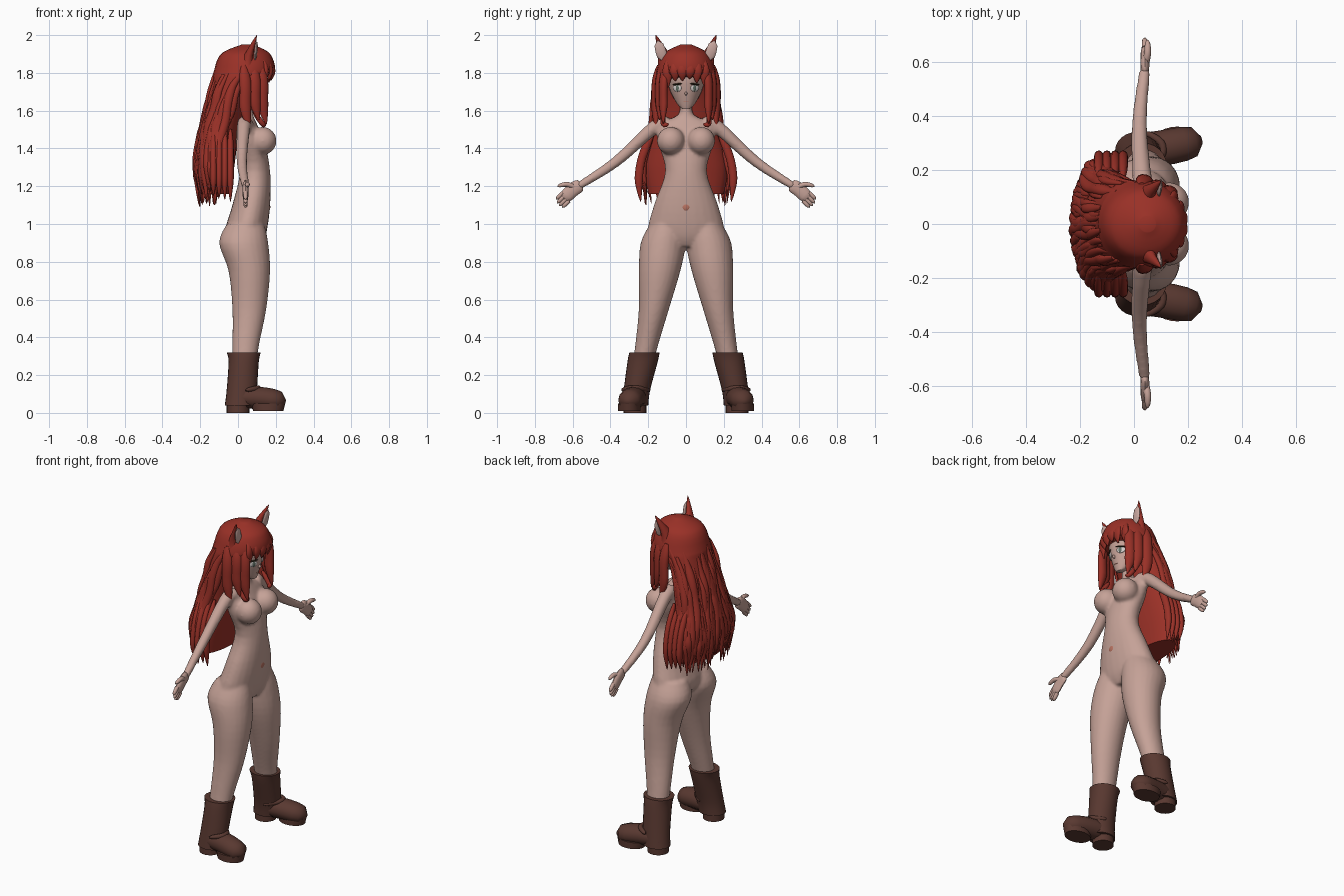
import bpy, bmesh, math, random
from mathutils import Matrix, Vector

random.seed(4)
cube = bpy.data.objects.get("Cube")
if cube:
    bpy.data.objects.remove(cube, do_unlink=True)


def material(name, red, green, blue):
    mat = bpy.data.materials.new(name)
    mat.use_nodes = True
    mat.diffuse_color = (red, green, blue, 1)
    mat.node_tree.nodes["Principled BSDF"].inputs["Base Color"].default_value = mat.diffuse_color
    return mat


SKIN = material("skin", .56, .36, .31)
HAIR = material("red hair", .32, .03, .02)
BROWN = material("brown leather", .1, .04, .03)
PINK = material("ear pink", .6, .4, .36)
BLUSH = material("blush", .48, .17, .12)
WHITE = material("eye white", .65, .6, .58)
DARK = material("dark lash", .03, .02, .01)
IRIS = material("iris", .12, .16, .13)
SIDES = ((1, "left"), (-1, "right"))


# Taper rules: scale of a tube at fraction f of its length
def arm_taper(f):
    return 1 - .55 * f


def ear_taper(f):
    return 1.03 - f


def finger_taper(f):
    return math.sqrt(1.05 - f ** 4)


def blunt_taper(f):
    return math.sqrt(1.05 - (2 * f - 1) ** 4)


def lock_taper(f):
    return min(1, .4 + 3 * f, .1 + 3 * (1 - f))


def smooth_rows(rows, steps=4):
    """Resample rows of numbers along a smooth curve through them."""
    rows = [Vector(row) for row in rows]
    padded = [rows[0]] + rows + [rows[-1]]
    result = []
    for before, start, end, after in zip(padded, padded[1:], padded[2:], padded[3:]):
        for k in range(steps):
            f = k / steps
            bend = (start - before - end + start) * (1 - f) + (end - start - after + end) * f
            result.append(start.lerp(end, f) + bend * f * (1 - f) / 2)
    return result + [rows[-1]]


def circle(count):
    angles = [math.tau * i / count for i in range(count)]
    return [(math.cos(angle), math.sin(angle)) for angle in angles]


def bridge(bm, rings):
    """Join point rings into a closed skin."""
    loops = [[bm.verts.new(point) for point in ring] for ring in rings]
    for low, high in zip(loops, loops[1:]):
        for i in range(len(low)):
            bm.faces.new((low[i - 1], low[i], high[i], high[i - 1]))
    bm.faces.new(loops[0])
    bm.faces.new(loops[-1])


def column(bm, rows, side=1):
    """Stack level ellipses; each row is x, y, z, depth and half width."""
    bridge(bm, [[Vector((x + depth * c, side * (y + half * s), z)) for c, s in circle(24)]
                for x, y, z, depth, half in smooth_rows(rows)])


def tube(bm, path, width, taper, thin=1, ref=(1, 0, 0), side=1):
    """Sweep a tapered ellipse along a smooth path; thin squashes it along ref."""
    points = smooth_rows([(x, y * side, z) for x, y, z in path])
    ref = Vector((ref[0], ref[1] * side, ref[2]))
    last, rings = len(points) - 1, []
    for k, point in enumerate(points):
        along = (points[min(k + 1, last)] - points[max(k - 1, 0)]).normalized()
        across = along.cross(ref).normalized()
        out = across.cross(along) * thin
        size = width * taper(k / last)
        rings.append([point + (across * c + out * s) * size for c, s in circle(12)])
    bridge(bm, rings)


def ball(bm, matrix):
    bmesh.ops.create_uvsphere(bm, u_segments=24, v_segments=14, radius=1, matrix=matrix)


def finish(bm, name, mat):
    bmesh.ops.recalc_face_normals(bm, faces=bm.faces[:])
    mesh = bpy.data.meshes.new(name)
    bm.to_mesh(mesh)
    bm.free()
    mesh.materials.append(mat)
    obj = bpy.data.objects.new(name, mesh)
    bpy.context.collection.objects.link(obj)
    bpy.ops.object.select_all(action="DESELECT")
    obj.select_set(True)
    bpy.context.view_layer.objects.active = obj
    bpy.ops.object.shade_smooth_by_angle(angle=1)
    return obj


def blob(name, mat, place, size, yaw=0, tilt=0):
    """Flattened ball for small face and skin details."""
    bm = bmesh.new()
    turn = Matrix.Rotation(yaw, 4, "Z") @ Matrix.Rotation(tilt, 4, "X")
    ball(bm, Matrix.Translation(place) @ turn @ Matrix.Diagonal((*size, 1)))
    finish(bm, name, mat)


# Body: torso, legs, arms and chest blended into one plain mannequin surface
body = bmesh.new()
column(body, [(.04, 0, 1.66, .04, .04), (.04, 0, 1.58, .04, .04), (.04, 0, 1.53, .06, .14),
              (.06, 0, 1.44, .08, .15), (.09, 0, 1.28, .08, .11), (.07, 0, 1.1, .1, .17),
              (.04, 0, .95, .11, .2), (.05, 0, .88, .07, .1)])
for side, label in SIDES:
    column(body, [(.04, .1, 1, .1, .09), (.03, .12, .9, .13, .12), (.06, .14, .75, .11, .11),
                  (.06, .17, .55, .09, .08), (.04, .21, .35, .07, .06), (.03, .24, .2, .06, .05)], side)
    tube(body, [(.04, .1, 1.53), (.03, .17, 1.51), (.02, .37, 1.33), (.04, .57, 1.2)],
         .045, arm_taper, side=side)
    ball(body, Matrix.Translation((.13, .08 * side, 1.44)) @ Matrix.Scale(.074, 4))
body = finish(body, "body", SKIN)
blend = body.modifiers.new("Blend", "REMESH")
blend.mode, blend.voxel_size, blend.use_smooth_shade = "VOXEL", .009, True
soften = body.modifiers.new("Soften", "SMOOTH")
soften.factor, soften.iterations = .5, 6
blob("navel", BLUSH, (.165, 0, 1.09), (.006, .02, .02))

# Hands: flat palm, four fanned fingers and a raised thumb
for side, label in SIDES:
    hand = bmesh.new()
    tube(hand, [(.04, .55, 1.21), (.04, .6, 1.18), (.04, .65, 1.13)], .036, blunt_taper, .45, side=side)
    for i in range(4):
        offset = (i - 1.5) * .018
        y, z = .635 + .6 * offset, 1.145 + .8 * offset
        reach = .045 - abs(offset) / 3
        tube(hand, [(.04, y, z), (.04, y + reach, z - reach)], .011, finger_taper, side=side)
    tube(hand, [(.04, .58, 1.19), (.05, .63, 1.21), (.05, .68, 1.2)], .013, finger_taper, side=side)
    finish(hand, label + "_hand", SKIN)

# Head and face
head = bmesh.new()
column(head, [(.11, 0, 1.61, .01, .02), (.08, 0, 1.64, .05, .05), (.04, 0, 1.72, .11, .09),
              (.04, 0, 1.8, .11, .1), (.04, 0, 1.9, .04, .04)])
finish(head, "head", SKIN)
blob("nose", SKIN, (.146, 0, 1.69), (.012, .007, .01))
blob("mouth", BLUSH, (.13, 0, 1.65), (.004, .014, .003))
for side, label in SIDES:
    blob(label + "_eye", WHITE, (.133, .046 * side, 1.72), (.007, .026, .02), side * .56)
    blob(label + "_iris", IRIS, (.136, .044 * side, 1.72), (.007, .013, .018), side * .56)
    blob(label + "_lash", DARK, (.136, .047 * side, 1.74), (.008, .03, .005), side * .58, side * -.1)

# Hair mass: cap over the skull that flows into a wide sheet down the back
MASS = smooth_rows([(.05, 0, 1.95, .03, .03), (.04, 0, 1.9, .13, .12), (.03, 0, 1.8, .16, .16),
                    (-.03, 0, 1.73, .11, .16), (-.09, 0, 1.5, .1, .18), (-.12, 0, 1.3, .1, .22),
                    (-.12, 0, 1.16, .08, .2)])
hair = bmesh.new()
column(hair, MASS)
finish(hair, "hair_mass", HAIR)


def mass_point(angle, height, grow):
    """Point on the hair mass at a heading and height."""
    x, y, z, depth, half = min(MASS, key=lambda row: abs(row[2] - height))
    return (x + depth * grow * math.cos(angle), half * grow * math.sin(angle), height)


# Long wavy strands over the sides and back
strands = bmesh.new()
COUNT = 60
for i in range(COUNT):
    angle = math.radians(78 + 204 * i / (COUNT - 1)) + random.uniform(-.04, .04)
    top, end = random.uniform(1.5, 1.84), random.uniform(1.09, 1.2)
    wave = random.uniform(0, 6)
    path = [mass_point(angle + .05 * math.sin(wave + 7 * f), top + (end - top) * f,
                       .97 + .12 * f + .03 * math.sin(wave + 9 * f))
            for f in (k / 7 for k in range(8))]
    tube(strands, path, random.uniform(.015, .025), lock_taper, .75,
         (math.cos(angle), math.sin(angle), 0))
finish(strands, "back_strands", HAIR)

# Fringe, locks that frame the face, collar curls and flicks behind the arms
locks = bmesh.new()
for i in range(6):
    y = (i - 2.5) * .038
    x = .185 - 4 * y * y
    low = 1.76 - 4 * y * y + .01 * (i % 2)
    tube(locks, [(x - .07, y / 2, 1.91), (x - .02, y * .8, 1.86), (x, y, 1.81), (x - .01, y, low)],
         .03, lock_taper, .5)
for side, label in SIDES:
    for x, y, low in ((.12, .12, 1.53), (.08, .14, 1.55), (.03, .16, 1.5)):
        drop = 1.84 - low
        tube(locks, [(x, y * .9, 1.84), (x + .01, y, 1.84 - drop / 3),
                     (x + .01, y, 1.84 - drop / 1.5), (x + .03, y, low)],
             .032, lock_taper, .7, (.3, 1, 0), side)
    tube(locks, [(.08, .12, 1.6), (.13, .12, 1.53), (.14, .09, 1.53)], .014, lock_taper, side=side)
    for k in range(4):
        x = -.04 - .03 * k
        tube(locks, [(x, .17, 1.5), (x, .23, 1.36), (x, .25, 1.24), (x, .24, 1.12 + .01 * k)],
             .022, lock_taper, .8, side=side)
finish(locks, "face_locks", HAIR)

# Pointed ears with pale inner plates
for side, label in SIDES:
    ear = bmesh.new()
    tube(ear, [(.05, .1, 1.84), (.06, .12, 1.9), (.1, .16, 2)], .055, ear_taper, .75, side=side)
    finish(ear, label + "_ear", HAIR)
    inner = bmesh.new()
    tube(inner, [(.09, .12, 1.87), (.1, .15, 1.97)], .028, lock_taper, .3, side=side)
    finish(inner, label + "_inner_ear", PINK)

# Boots: cuffed shaft, rounded foot, ankle strap, heel block and sole
for side, label in SIDES:
    boot = bmesh.new()
    column(boot, [(.03, .22, .32, .09, .08), (.03, .23, .27, .08, .08),
                  (.02, .26, .12, .08, .07), (.01, .27, .04, .08, .07)], side)
    tube(boot, [(-.06, .26, .08), (.1, .28, .08), (.25, .31, .06)], .064, blunt_taper, .9, (0, 0, 1), side)
    tube(boot, [(.04, .19, .12), (.1, .25, .13), (.1, .3, .13), (.04, .34, .12)],
         .014, blunt_taper, 1, (0, 0, 1), side)
    finish(boot, label + "_boot", BROWN)
    sole = bmesh.new()
    column(sole, [(0, .27, 0, .06, .06), (0, .27, .06, .06, .06)], side)
    column(sole, [(.16, .3, .01, .08, .06), (.16, .3, .05, .09, .06)], side)
    finish(sole, label + "_boot_sole", BROWN)
